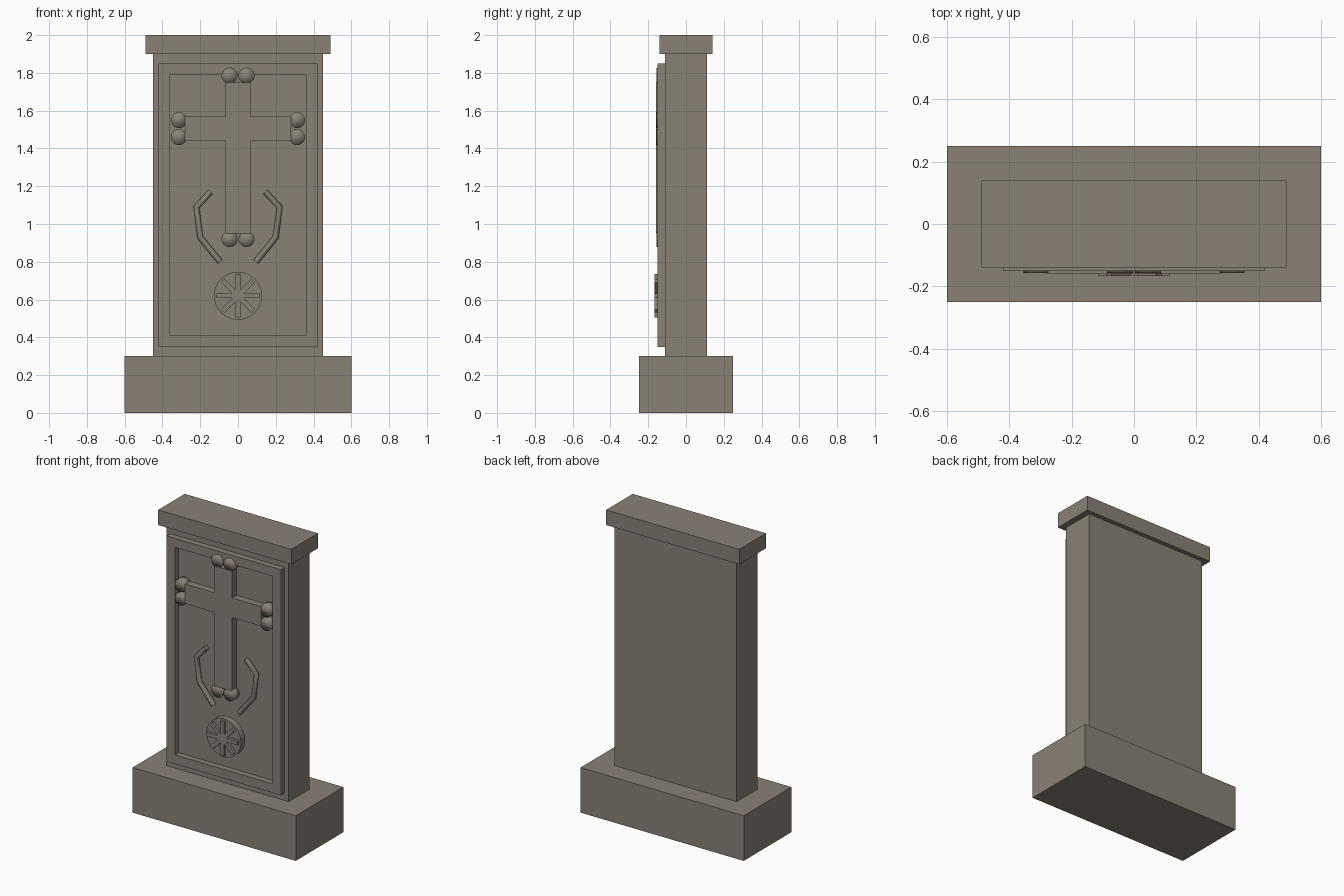
import bpy
import math
from mathutils import Vector

cube = bpy.data.objects.get("Cube")
if cube:
    bpy.data.objects.remove(cube, do_unlink=True)

stone = bpy.data.materials.new("grey_brown_stone")
stone.use_nodes = True
COLOUR = (0.25, 0.22, 0.18, 1)
stone.diffuse_color = COLOUR
stone.node_tree.nodes["Principled BSDF"].inputs["Base Color"].default_value = COLOUR

FACE = -0.11  # front plane of the slab


def finish(name):
    ob = bpy.context.object
    ob.name = ob.data.name = name
    ob.data.materials.clear()
    ob.data.materials.append(stone)
    return ob


def box(name, x, y, z, turn=0.0):
    """Box from (min, max) ranges, optionally turned about the y axis."""
    lo, hi = Vector((x[0], y[0], z[0])), Vector((x[1], y[1], z[1]))
    bpy.ops.mesh.primitive_cube_add(size=1, location=(lo + hi) / 2, rotation=(0, turn, 0))
    ob = finish(name)
    ob.scale = hi - lo
    bpy.ops.object.transform_apply(location=False, rotation=False, scale=True)
    return ob


def disc(name, x, z, radius, back, front, sides=32):
    """Round plate facing the front."""
    bpy.ops.mesh.primitive_cylinder_add(
        vertices=sides, radius=radius, depth=back - front,
        location=(x, (back + front) / 2, z), rotation=(math.pi / 2, 0, 0))
    return finish(name)


def outline(name, points, front, back):
    """Flat front outline extruded backwards."""
    n = len(points)
    verts = [(x, y, z) for y in (front, back) for x, z in points]
    faces = [list(range(n)), list(range(2 * n - 1, n - 1, -1))]
    faces += [(i, i + n, (i + 1) % n + n, (i + 1) % n) for i in range(n)]
    mesh = bpy.data.meshes.new(name)
    mesh.from_pydata(verts, [], faces)
    ob = bpy.data.objects.new(name, mesh)
    bpy.context.collection.objects.link(ob)
    mesh.materials.append(stone)
    return ob


# Plinth, slab and cap
box("plinth", (-0.6, 0.6), (-0.25, 0.25), (0, 0.3))
box("slab", (-0.45, 0.45), (FACE, 0.11), (0.3, 1.9))
box("cap", (-0.49, 0.49), (-0.14, 0.14), (1.9, 2.0))

# Raised border round the panel
border = (FACE - 0.04, FACE + 0.005)
for side, x in (("left", 0.36), ("right", -0.42)):
    box(f"border_{side}", (x, x + 0.06), border, (0.35, 1.85))
for end, z in (("bottom", 0.35), ("top", 1.79)):
    box(f"border_{end}", (-0.36, 0.36), border, (z, z + 0.06))

# Cross in one outline
w, arm, low, high, top, bottom = 0.065, 0.28, 1.44, 1.57, 1.75, 0.95
half = [(w, bottom), (w, low), (arm, low), (arm, high), (w, high), (w, top)]
outline("cross", half + [(-x, z) for x, z in reversed(half)], -0.158, FACE + 0.005)

# Paired round knobs on the four ends
knobs = [(s * 0.045, z) for s in (-1, 1) for z in (1.785, 0.92)]
knobs += [(s * 0.313, z) for s in (-1, 1) for z in (1.55, 1.46)]
for i, (x, z) in enumerate(knobs):
    disc(f"knob_{i + 1}", x, z, 0.042, FACE + 0.005, -0.157)
    bpy.ops.object.shade_smooth()

# Bent stems either side of the shaft
for side, s in (("left", 1), ("right", -1)):
    path = [(0.145, 1.17), (0.22, 1.09), (0.2, 0.93), (0.095, 0.8)]
    curve = bpy.data.curves.new(f"stem_{side}", "CURVE")
    curve.dimensions = "3D"
    curve.bevel_depth = 0.016
    curve.bevel_resolution = 2
    curve.use_fill_caps = True
    spline = curve.splines.new("POLY")
    spline.points.add(len(path) - 1)
    for p, (x, z) in zip(spline.points, path):
        p.co = (s * x, FACE - 0.01, z, 1)
    curve.materials.append(stone)
    bpy.context.collection.objects.link(bpy.data.objects.new(f"stem_{side}", curve))

# Rosette with four crossing bars and a hub
disc("rosette", 0, 0.62, 0.127, FACE + 0.005, -0.15)
for i in range(4):
    box(f"rosette_bar_{i + 1}", (-0.114, 0.114), (-0.167, -0.145), (0.607, 0.633), i * math.pi / 4)
disc("rosette_hub", 0, 0.62, 0.026, -0.145, -0.167, 16)
